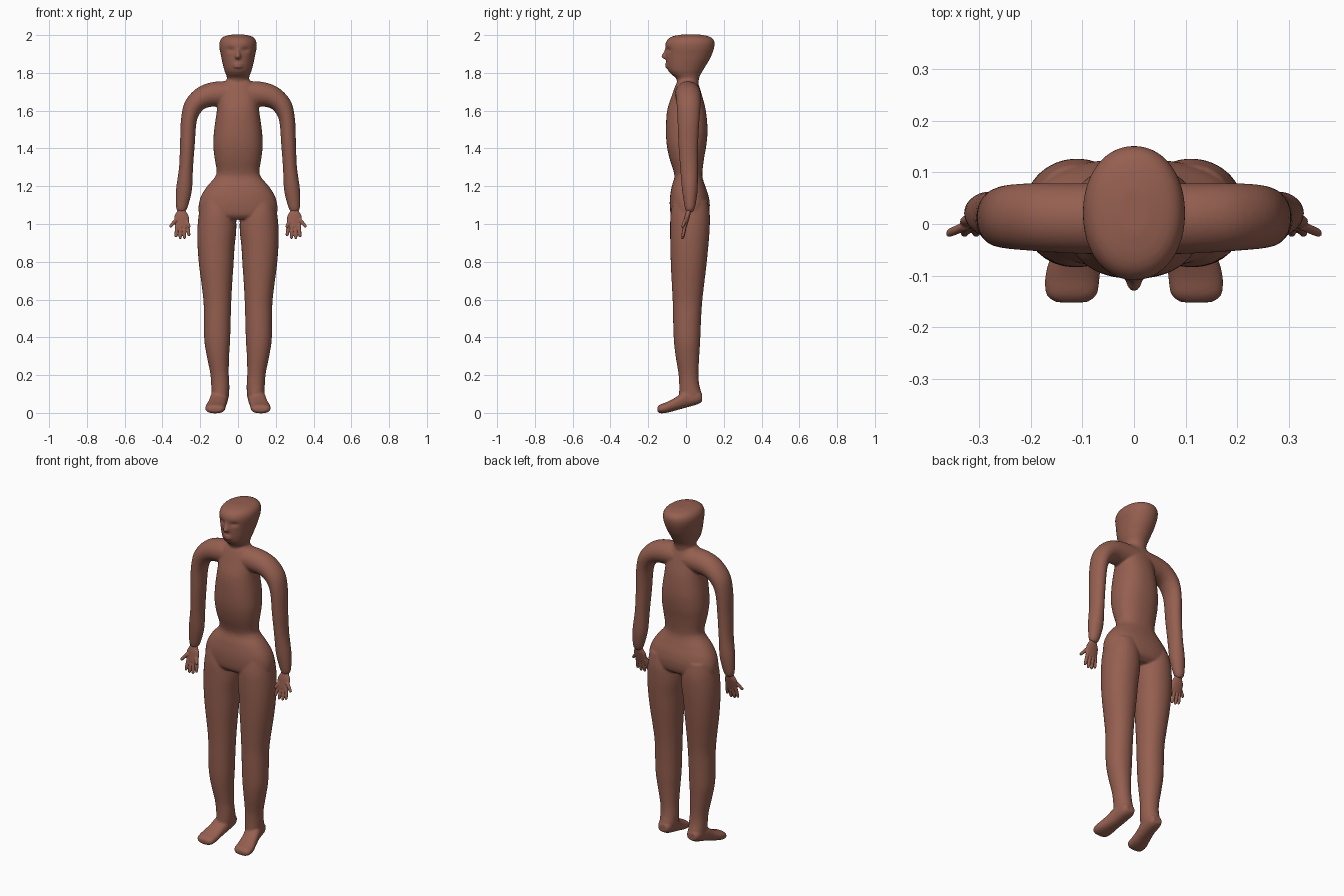
import bpy, bmesh, math
from mathutils import Vector

skin = bpy.data.materials.new("brown skin")
skin.diffuse_color = (0.30, 0.115, 0.08, 1)


def spline(rings, steps):
    """Catmull-Rom resampling of rings stored as flat 9-number tuples."""
    out, n = [], len(rings)
    for i in range(n - 1):
        a, b, c, d = (rings[max(0, min(n - 1, j))] for j in (i - 1, i, i + 1, i + 2))
        for s in range(steps):
            t = s / steps
            out.append([0.5 * (2 * q + (r - p) * t + (2 * p - 5 * q + 4 * r - w) * t * t
                               + (3 * q - p - 3 * r + w) * t ** 3)
                        for p, q, r, w in zip(a, b, c, d)])
    return out + [list(rings[-1])]


def loft(bm, rings, side=1, power=2.0, steps=5, seg=32):
    """Closed skin over rings (centre, half-axis u, half-axis v); side -1 mirrors it."""
    loops = []
    for r in spline(rings, steps):
        c, u, v = Vector(r[0:3]), Vector(r[3:6]), Vector(r[6:9])
        loop = []
        for k in range(seg):
            a = 2 * math.pi * k / seg
            ca, sa = math.cos(a), math.sin(a)
            p = (c + u * math.copysign(abs(ca) ** (2 / power), ca)
                 + v * math.copysign(abs(sa) ** (2 / power), sa))
            loop.append(bm.verts.new((p.x * side, p.y, p.z)))
        loops.append(loop)
    for lo, hi in zip(loops, loops[1:]):
        for k in range(seg):
            m = (k + 1) % seg
            bm.faces.new((lo[k], lo[m], hi[m], hi[k]))
    bm.faces.new(loops[0][::-1])
    bm.faces.new(loops[-1])
    return [v for l in loops for v in l]


def level(rows):
    """Horizontal rings from (z, centre x, half width, y front, y back)."""
    return [(x, (a + b) / 2, z, w, 0, 0, 0, (b - a) / 2, 0) for z, x, w, a, b in rows]


def upright(rows):
    """Rings facing y, from (y, centre x, half width, z low, z high)."""
    return [(x, y, (a + b) / 2, w, 0, 0, 0, 0, (b - a) / 2) for y, x, w, a, b in rows]


def limb(rows):
    """Rings across a path in the xz plane, from (x, y, z, radius, y radius)."""
    out = []
    for i, (x, y, z, r, ry) in enumerate(rows):
        p, q = rows[max(i - 1, 0)], rows[min(i + 1, len(rows) - 1)]
        t = Vector((q[0] - p[0], 0, q[2] - p[2])).normalized()
        out.append((x, y, z, -t.z * r, 0, t.x * r, 0, ry, 0))
    return out


def finish(bm, name, voxel, smooth):
    bmesh.ops.recalc_face_normals(bm, faces=bm.faces)
    me = bpy.data.meshes.new(name)
    bm.to_mesh(me)
    bm.free()
    me.materials.append(skin)
    for p in me.polygons:
        p.use_smooth = True
    ob = bpy.data.objects.new(name, me)
    bpy.context.collection.objects.link(ob)
    rm = ob.modifiers.new("fuse", 'REMESH')
    rm.mode, rm.voxel_size, rm.use_smooth_shade = 'VOXEL', voxel, True
    sm = ob.modifiers.new("soften", 'SMOOTH')
    sm.factor, sm.iterations = 0.5, smooth
    return ob


body = bmesh.new()

# torso and hips
loft(body, level([
    (1.765, 0, .058, -.04, .055), (1.735, 0, .09, -.055, .068), (1.68, 0, .105, -.075, .085),
    (1.60, 0, .112, -.10, .105), (1.50, 0, .126, -.106, .114), (1.42, 0, .131, -.102, .108),
    (1.35, 0, .124, -.088, .096), (1.28, 0, .113, -.066, .087), (1.245, 0, .124, -.062, .088),
    (1.20, 0, .163, -.075, .102), (1.15, 0, .194, -.084, .119), (1.10, 0, .208, -.086, .126),
    (1.05, 0, .205, -.08, .118), (1.025, 0, .18, -.06, .09)]), power=2.3, seg=48)

# head and neck
head = loft(body, level([
    (1.70, 0, .06, -.045, .062), (1.765, 0, .058, -.05, .068), (1.79, 0, .063, -.075, .076),
    (1.81, 0, .071, -.093, .088), (1.84, 0, .079, -.102, .106), (1.87, 0, .086, -.105, .124),
    (1.90, 0, .092, -.107, .138), (1.93, 0, .098, -.109, .148), (1.96, 0, .098, -.107, .151),
    (1.982, 0, .088, -.092, .141), (1.995, 0, .068, -.065, .115),
    (2.003, 0, .03, -.02, .07)]), power=2.1, seg=64)

# eye sockets pressed into the face
for v in head:
    if v.co.y < 0:
        d = ((abs(v.co.x) - .04) / .02) ** 2 + ((v.co.z - 1.922) / .011) ** 2
        v.co.y += .012 * math.exp(-d)

# nose and lips
loft(body, level([(1.935, 0, .006, -.109, -.08), (1.91, 0, .010, -.119, -.08),
                  (1.887, 0, .016, -.132, -.08), (1.874, 0, .013, -.118, -.08)]), seg=16)
for z in (1.832, 1.846):
    loft(body, level([(z - .007, 0, .012, -.105, -.08), (z, 0, .03, -.112, -.07),
                      (z + .007, 0, .012, -.107, -.08)]), seg=24)

for side in (1, -1):
    # leg
    loft(body, level([
        (1.12, .11, .085, -.07, .115), (1.05, .11, .098, -.082, .126), (.97, .112, .103, -.084, .125),
        (.88, .116, .098, -.083, .118), (.78, .115, .091, -.08, .108), (.68, .112, .081, -.075, .096),
        (.58, .109, .073, -.07, .085), (.48, .11, .071, -.068, .079), (.38, .11, .068, -.064, .075),
        (.30, .106, .059, -.055, .07), (.21, .098, .049, -.04, .066), (.15, .094, .048, -.036, .07),
        (.09, .094, .046, -.036, .084), (.055, .096, .036, -.03, .07)]), side, 2.1)
    # foot
    loft(body, upright([
        (.085, .095, .028, .06, .10), (.06, .095, .041, .045, .12), (.0, .10, .046, .028, .12),
        (-.05, .11, .048, .014, .085), (-.10, .119, .053, .001, .058),
        (-.137, .121, .049, -.002, .044), (-.152, .121, .03, .008, .03)]), side, 2.4)
    # shoulder and arm
    loft(body, limb([
        (.03, .01, 1.69, .066, .07), (.12, .011, 1.687, .066, .068), (.185, .013, 1.67, .059, .066),
        (.235, .014, 1.625, .051, .063), (.26, .013, 1.55, .042, .058), (.268, .012, 1.42, .039, .052),
        (.275, .016, 1.30, .037, .047), (.285, .02, 1.19, .042, .042), (.294, .021, 1.12, .036, .033),
        (.30, .02, 1.078, .027, .024), (.302, .019, 1.063, .015, .014)]), side)

finish(body, "body", 0.006, 3)

# hands, each a palm with four fingers and an outward thumb
for side, label in ((1, "left_hand"), (-1, "right_hand")):
    hand = bmesh.new()
    loft(hand, level([(1.085, .299, .016, .006, .03), (1.063, .299, .026, -.002, .026),
                      (1.04, .299, .038, -.008, .021), (1.01, .297, .038, -.012, .012),
                      (.985, .295, .034, -.015, .004)]), side)
    digits = [(.268, 1.0, .259, .935), (.286, .995, .283, .921),
              (.305, .995, .306, .921), (.322, 1.0, .329, .93),
              (.325, 1.025, .361, .983), (.274, 1.015, .256, .982)]
    for x0, z0, x1, z1 in digits:
        loft(hand, limb([(x0, -.003, z0, .010, .009),
                         ((x0 + x1) / 2, -.011, (z0 + z1) / 2, .0095, .009),
                         (x0 + (x1 - x0) * .9, -.017, z0 + (z1 - z0) * .9, .008, .008),
                         (x1, -.02, z1, .004, .004)]), side, seg=14)
    finish(hand, label, 0.003, 2)
